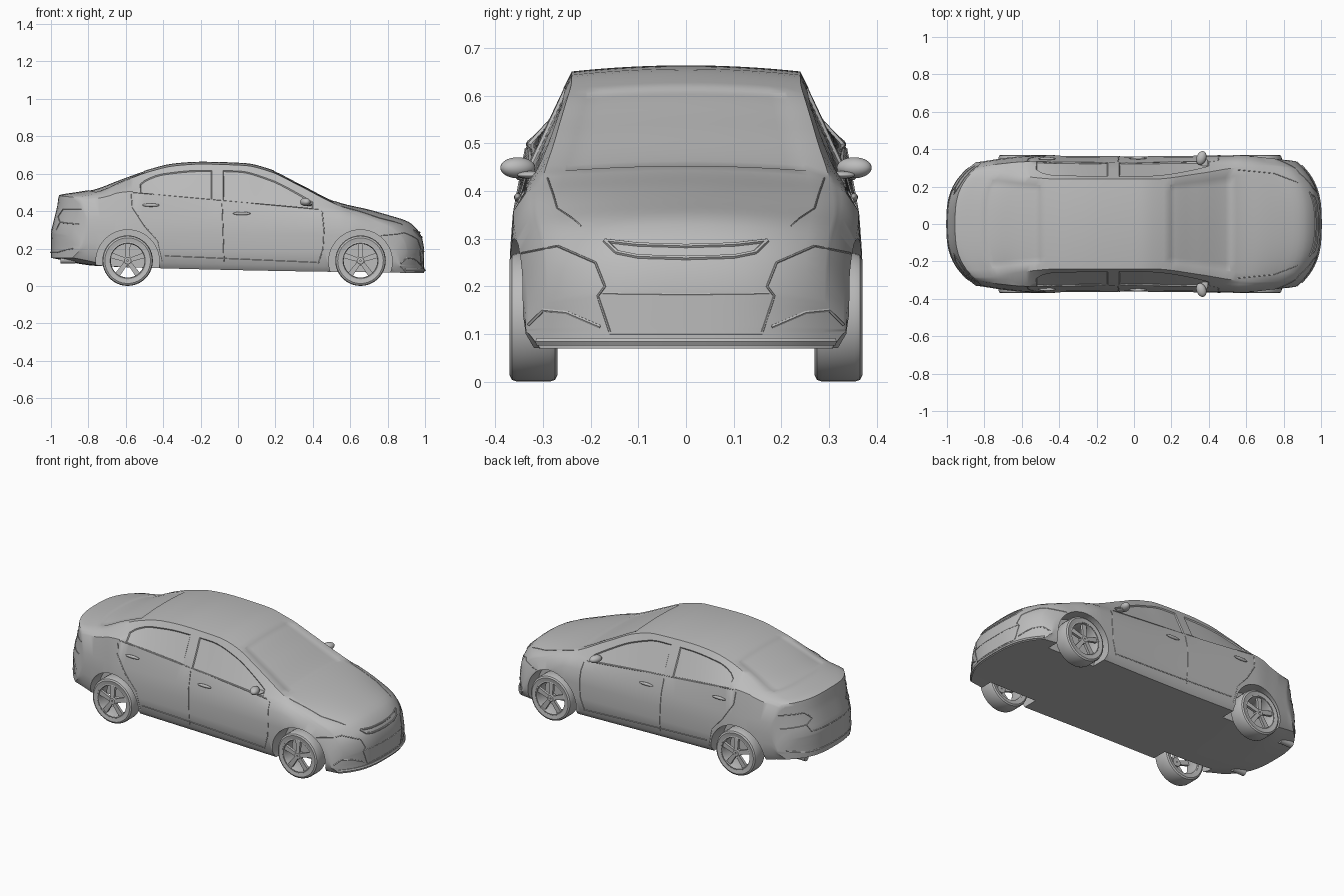
import bpy, bmesh, math
from mathutils import Vector, Matrix
from mathutils.bvhtree import BVHTree

if "Cube" in bpy.data.objects:
    bpy.data.objects.remove(bpy.data.objects["Cube"])

paint = bpy.data.materials.new("plain grey")
paint.diffuse_color = (0.5, 0.5, 0.5, 1)
paint.use_nodes = True
paint.node_tree.nodes["Principled BSDF"].inputs["Base Color"].default_value = paint.diffuse_color


def finish(ob, angle=35):
    bpy.ops.object.select_all(action='DESELECT')
    ob.select_set(True)
    bpy.context.view_layer.objects.active = ob
    if ob.type == 'CURVE':
        bpy.ops.object.convert(target='MESH')
        ob = bpy.context.object
    ob.data.materials.clear()
    ob.data.materials.append(paint)
    bpy.ops.object.shade_smooth_by_angle(angle=math.radians(angle))
    return ob


def link(name, data):
    ob = bpy.data.objects.new(name, data)
    bpy.context.collection.objects.link(ob)
    return ob


def to_object(name, bm):
    bmesh.ops.recalc_face_normals(bm, faces=bm.faces)
    me = bpy.data.meshes.new(name)
    bm.to_mesh(me)
    bm.free()
    return link(name, me)


def curve(*p):
    """Smooth curve through (x, value) points without overshoot."""
    d = [(b[1] - a[1]) / (b[0] - a[0]) for a, b in zip(p, p[1:])]
    m = [d[0]] + [2 * a * b / (a + b) if a * b > 0 else 0 for a, b in zip(d, d[1:])] + [d[-1]]

    def f(x):
        x = min(max(x, p[0][0]), p[-1][0])
        i = max(n for n in range(len(p) - 1) if p[n][0] <= x)
        h = p[i + 1][0] - p[i][0]
        t = (x - p[i][0]) / h
        return (p[i][1] * (2*t**3 - 3*t*t + 1) + p[i + 1][1] * (3*t*t - 2*t**3)
                + h * m[i] * (t**3 - 2*t*t + t) + h * m[i + 1] * (t**3 - t*t))
    return f


# Body guide curves along the length
top = curve((-1, .29), (-.98, .37), (-.966, .43), (-.957, .485), (-.87, .5), (-.77, .518),
            (-.63, .57), (-.47, .625), (-.34, .655), (-.2, .664), (.035, .657), (.17, .625),
            (.33, .548), (.54, .446), (.7, .408), (.81, .377), (.907, .345), (.96, .3),
            (.985, .255), (.995, .2))
bottom = curve((-1, .15), (-.77, .108), (-.4, .094), (.46, .076), (1, .07))
belt = curve((-1, .46), (-.58, .505), (-.5, .495), (.45, .41), (1, .36))
glass_top = curve((-.62, .51), (-.56, .525), (-.5, .565), (-.4, .6), (-.2, .618), (0, .615),
                  (.17, .57), (.33, .49), (.43, .43))
top_width = curve((-1, .27), (-.95, .285), (-.8, .28), (-.6, .255), (-.4, .24), (.1, .24),
                  (.35, .27), (.55, .3), (.8, .31), (1, .29))
side_width = curve((-1, .33), (-.85, .352), (-.6, .366), (0, .362), (.65, .368),
                   (.85, .358), (1, .335))


def section(x):
    """Side outline of the body at x, from floor edge to roof edge."""
    crown = .013 + .015 * max(0, x - .5) * 2
    edge, zb, ws, wt = top(x) - crown, bottom(x), side_width(x), top_width(x)
    z5 = min(belt(x), edge - .02)
    z4 = min(.36, z5 - .04)
    z1 = zb + .03
    z7 = max(min(glass_top(x), edge - .008), z5 + .006)
    up = lambda z: ws - .033 + (wt - ws + .033) * (z - z5) / (edge - z5)
    z6 = (z5 + z7) / 2
    return crown, [(ws - .03, zb), (ws - .007, z1), (ws, z1 + (z4 - z1) / 3),
                   (ws, z1 + (z4 - z1) * 2 / 3), (ws - .006, z4), (ws - .033, z5),
                   (up(z6), z6), (up(z7), z7), (wt, edge)]


# Body: a box grid wrapped onto the guide curves, ends bowed in plan
stations = ([-1, -.99, -.98, -.973, -.966, -.961, -.957, -.945, -.92, -.89, -.86]
            + [-.83 + .03 * n for n in range(59)] + [.93, .945, .96, .973, .985, .991, .995])
NX, NY, NZ = len(stations) - 1, 14, 8
rows = [section(x) for x in stations]
bm = bmesh.new()
grid = {}


def vert(i, j, k):
    if (i, j, k) not in grid:
        x, (crown, side) = stations[i], rows[i]
        u = 2 * j / NY - 1
        y, z = u * side[k][0], side[k][1] + crown * (1 - u * u) * (k / NZ) ** 2
        t = max(0, (abs(x) - .45) / .55)
        bow = (.16 if x > 0 else -.2) * t * t * (3 - 2 * t)
        grid[i, j, k] = bm.verts.new((x - bow * abs(y / .36) ** 3, y, z))
    return grid[i, j, k]


def quad(*corners):
    return bm.faces.new([vert(*c) for c in corners])


side_glass, screens = [], []
for i in range(NX):
    xm = (stations[i] + stations[i + 1]) / 2
    for j in range(NY):
        for k in (0, NZ):
            f = quad((i, j, k), (i + 1, j, k), (i + 1, j + 1, k), (i, j + 1, k))
            if k and 0 < j < NY - 1 and (.19 < xm < .52 or -.8 < xm < -.5):
                screens.append(f)
    for k in range(NZ):
        for j in (0, NY):
            f = quad((i, j, k), (i + 1, j, k), (i + 1, j, k + 1), (i, j, k + 1))
            if k in (5, 6) and (-.53 < xm < -.14 or -.08 < xm < .4):
                side_glass.append(f)
for i in (0, NX):
    for j in range(NY):
        for k in range(NZ):
            quad((i, j, k), (i, j + 1, k), (i, j + 1, k + 1), (i, j, k + 1))
bmesh.ops.recalc_face_normals(bm, faces=bm.faces)
bmesh.ops.inset_region(bm, faces=side_glass, thickness=.005, depth=-.006)
bmesh.ops.inset_region(bm, faces=screens, thickness=.006, depth=-.003)
body = to_object("car_body", bm)

# Wheel arches cut out of the body
AXLES = (-.59, .655)
for x in AXLES:
    for s in (-1, 1):
        bpy.ops.mesh.primitive_cylinder_add(vertices=48, radius=.17, depth=.22,
                                            location=(x, s * .355, .13), rotation=(math.pi / 2, 0, 0))
        cutter = bpy.context.object
        cutter.hide_render = True
        mod = body.modifiers.new("arch", 'BOOLEAN')
        mod.operation, mod.solver, mod.object = 'DIFFERENCE', 'EXACT', cutter
        bpy.context.view_layer.objects.active = body
        bpy.ops.object.modifier_apply(modifier=mod.name)
        bpy.data.objects.remove(cutter)
finish(body)
tree = BVHTree.FromPolygons([v.co for v in body.data.vertices],
                            [p.vertices for p in body.data.polygons])


def hit(view, a, b):
    """Point on the body seen from one side at plane coordinates a, b."""
    start, way = {'side': ((a, 1, b), (0, -1, 0)), 'front': ((2, a, b), (-1, 0, 0)),
                  'rear': ((-2, a, b), (1, 0, 0)), 'top': ((a, b, 2), (0, 0, -1))}[view]
    return tree.ray_cast(Vector(start), Vector(way))[0]


def seam(name, view, pts, r=.0025):
    """Thin mirrored bead laid on the body along a polyline."""
    cu = bpy.data.curves.new(name, 'CURVE')
    cu.dimensions, cu.bevel_depth, cu.bevel_resolution, cu.use_fill_caps = '3D', r, 1, True
    path = []
    for (a, b), (c, d) in zip(pts, pts[1:]):
        path += [hit(view, a + (c - a) * n / 8, b + (d - b) * n / 8) for n in range(9)]
    path = [p for p in path if p]
    path = [p for n, p in enumerate(path) if n == 0 or (p - path[n - 1]).length > 1e-4]
    for s in (1, -1):
        sp = cu.splines.new('POLY')
        sp.points.add(len(path) - 1)
        for q, p in zip(sp.points, path):
            q.co = (p.x, s * p.y, p.z, 1)
    finish(link(name, cu))


# Shut lines and trim
seam("front_door_seam", 'side', [(.45, .4), (.46, .3), (.455, .2), (.43, .12)])
seam("middle_door_seam", 'side', [(-.085, .44), (-.08, .3), (-.075, .13)])
seam("rear_door_seam", 'side', [(-.57, .49), (-.565, .42), (-.5, .32), (-.43, .24), (-.405, .13)])
seam("sill_crease", 'side', [(-.39, .16), (.42, .125)])
seam("belt_trim", 'side', [(-.56, .5), (-.2, .468), (.43, .41)])
seam("hood_seam", 'top', [(.55, .29), (.75, .27), (.88, .22)], .002)
seam("grille_upper_bar", 'front', [(0, .285), (.1, .288), (.17, .296)], .005)
seam("grille_lower_bar", 'front', [(0, .26), (.1, .263), (.145, .272), (.17, .296)], .005)
seam("bumper_crease", 'front', [(.345, .27), (.27, .285), (.19, .25), (.17, .2), (.185, .18), (.16, .105)])
seam("fog_light_trim", 'front', [(.33, .12), (.3, .15), (.25, .145), (.18, .115)], .004)
seam("intake_upper_edge", 'front', [(0, .183), (.175, .185)])
seam("intake_lower_edge", 'front', [(0, .1), (.16, .1)])
seam("front_splitter", 'front', [(0, .084), (.2, .084), (.31, .084)], .009)
seam("tail_light_trim", 'rear', [(.31, .41), (.2, .41), (.16, .37), (.2, .34), (.31, .33)], .003)
seam("trunk_seam", 'rear', [(0, .3), (.18, .3), (.2, .34)])
seam("rear_bumper_edge", 'rear', [(0, .18), (.2, .18), (.3, .2)], .004)

# Wheels: turned tyre and rim, five spokes and a hub


def lathe(bm, profile, n=40):
    rings = [[bm.verts.new((r * math.cos(a), y, r * math.sin(a))) for r, y in profile]
             for a in (2 * math.pi * k / n for k in range(n))]
    for k in range(n):
        for m in range(len(profile)):
            a, b, m2 = rings[k], rings[(k + 1) % n], (m + 1) % len(profile)
            bm.faces.new((a[m], a[m2], b[m2], b[m]))


bm = bmesh.new()
lathe(bm, [(.1, -.046), (.122, -.05), (.131, -.045), (.135, -.034), (.135, .034),
           (.131, .045), (.122, .05), (.1, .046)])
tyre = to_object("tyre", bm).data
bm = bmesh.new()
lathe(bm, [(.094, -.04), (.102, -.044), (.102, .044), (.094, .046), (.09, .036)])
lathe(bm, [(.004, .02), (.026, .02), (.026, .04), (.018, .046), (.004, .046)], 20)
for n in range(5):
    spoke = bmesh.ops.create_cube(bm, size=1)['verts']
    for v in spoke:
        far = v.co.z > 0
        v.co = Vector((v.co.x * (.03 if far else .022), .032 + v.co.y * .016 + (0 if far else .004),
                       .096 if far else .015))
    bmesh.ops.rotate(bm, verts=spoke, matrix=Matrix.Rotation(n * math.tau / 5, 3, 'Y'))
rim = to_object("rim", bm).data
for x, end in zip(AXLES, ("rear", "front")):
    for s, side in ((-1, "right"), (1, "left")):
        for part, data in (("tyre", tyre), ("rim", rim)):
            ob = link(f"{end}_{side}_{part}", data.copy())
            ob.location = (x, s * .32, .135)
            ob.rotation_euler.z = 0 if s > 0 else math.pi
            finish(ob)
for name in ("tyre", "rim"):
    bpy.data.objects.remove(bpy.data.objects[name])


def blob(name, loc, size, tilt=0):
    bpy.ops.mesh.primitive_uv_sphere_add(segments=24, ring_count=14, radius=1, location=loc,
                                         rotation=(0, 0, tilt))
    ob = bpy.context.object
    ob.name, ob.scale = name, size
    finish(ob, 60)


# Mirrors, door handles and exhaust tips
for s, side in ((-1, "right"), (1, "left")):
    blob(side + "_mirror", (.36, s * .353, .449), (.026, .038, .022), s * -.35)
    blob(side + "_mirror_stalk", (.375, s * .325, .434), (.022, .03, .008))
    for x, z, end in ((-.465, .432, "rear"), (.02, .387, "front")):
        y = hit('side', x, z).y
        blob(f"{end}_{side}_door_handle", (x, s * (y + .005), z), (.047, .008, .009))
    bpy.ops.mesh.primitive_cylinder_add(vertices=20, radius=.02, depth=.08,
                                        location=(-.91, s * .2, .14), rotation=(0, math.pi / 2, 0))
    bpy.context.object.name = side + "_exhaust_tip"
    finish(bpy.context.object)
